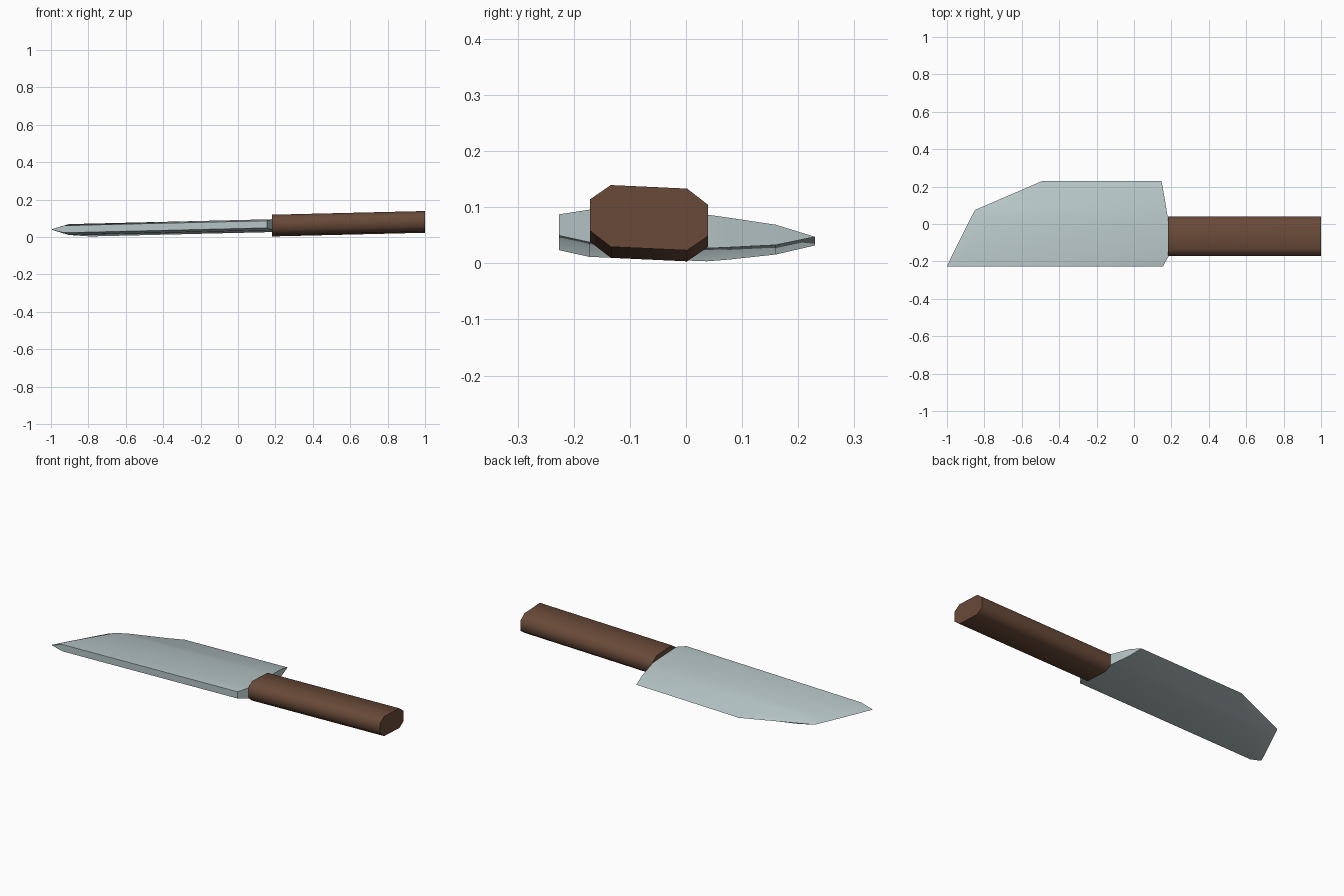
import bpy, bmesh, math

if "Cube" in bpy.data.objects:
    bpy.data.objects.remove(bpy.data.objects["Cube"])

def tilt(x, y, h):
    # The whole knife lies on a gently tilted plane; h is the height off that plane
    return (x, y, 0.0585 + 0.024 * (x - 0.18) - 0.046 * y + h)

def material(name, rgb):
    m = bpy.data.materials.new(name)
    m.diffuse_color = (*rgb, 1)
    m.use_nodes = True
    m.node_tree.nodes["Principled BSDF"].inputs["Base Color"].default_value = m.diffuse_color
    return m

def finish(name, bm, mat, angle):
    bmesh.ops.remove_doubles(bm, verts=bm.verts, dist=1e-5)
    bmesh.ops.recalc_face_normals(bm, faces=bm.faces)
    me = bpy.data.meshes.new(name)
    bm.to_mesh(me)
    bm.free()
    ob = bpy.data.objects.new(name, me)
    me.materials.append(mat)
    bpy.context.collection.objects.link(ob)
    bpy.ops.object.select_all(action='DESELECT')
    ob.select_set(True)
    bpy.context.view_layer.objects.active = ob
    bpy.ops.object.shade_smooth_by_angle(angle=math.radians(angle))

steel = material("pale_steel", (0.47, 0.56, 0.565))
wood = material("brown_wood", (0.14, 0.068, 0.040))

# Blade: lengthwise rows from spine to cutting edge
# (y, tip x, bevel x, heel x, half thickness)
rows = [(-0.226, -1.00, -0.93, 0.155, 0.019),
        (-0.172, -0.975, -0.905, 0.185, 0.029),
        (0.037, -0.87, -0.79, 0.180, 0.030),
        (0.075, -0.85, -0.74, 0.174, 0.0265),
        (0.160, -0.653, -0.55, 0.160, 0.018),
        (0.230, -0.49, -0.49, 0.147, 0.0)]
bm = bmesh.new()
sides = []
for s in (1, -1):
    sides.append([[bm.verts.new(tilt(x0, y, 0)), bm.verts.new(tilt(x1, y, s * h)),
                   bm.verts.new(tilt(x2, y, s * h))] for y, x0, x1, x2, h in rows])
top, bot = sides
for g in sides:
    for a, b in zip(g, g[1:]):
        for i in range(2):
            bm.faces.new((a[i], a[i + 1], b[i + 1], b[i]))
# Spine face and heel faces
for i in range(2):
    bm.faces.new((top[0][i], top[0][i + 1], bot[0][i + 1], bot[0][i]))
for j in range(len(rows) - 1):
    bm.faces.new((top[j][2], top[j + 1][2], bot[j + 1][2], bot[j][2]))
bmesh.ops.remove_doubles(bm, verts=bm.verts, dist=1e-5)
bmesh.ops.dissolve_degenerate(bm, dist=1e-5, edges=bm.edges)
finish("blade", bm, steel, 30)

# Handle: straight eight-sided grip
section = [(0.068, 0.055), (0.105, 0.028), (0.105, -0.028), (0.068, -0.055),
           (-0.068, -0.055), (-0.105, -0.028), (-0.105, 0.028), (-0.068, 0.055)]
bm = bmesh.new()
ends = [[bm.verts.new(tilt(x, y - 0.066, h)) for y, h in section] for x in (0.182, 1.0)]
for ring in ends:
    bm.faces.new(ring)
for i in range(8):
    k = (i + 1) % 8
    bm.faces.new((ends[0][i], ends[0][k], ends[1][k], ends[1][i]))
finish("handle", bm, wood, 60)
